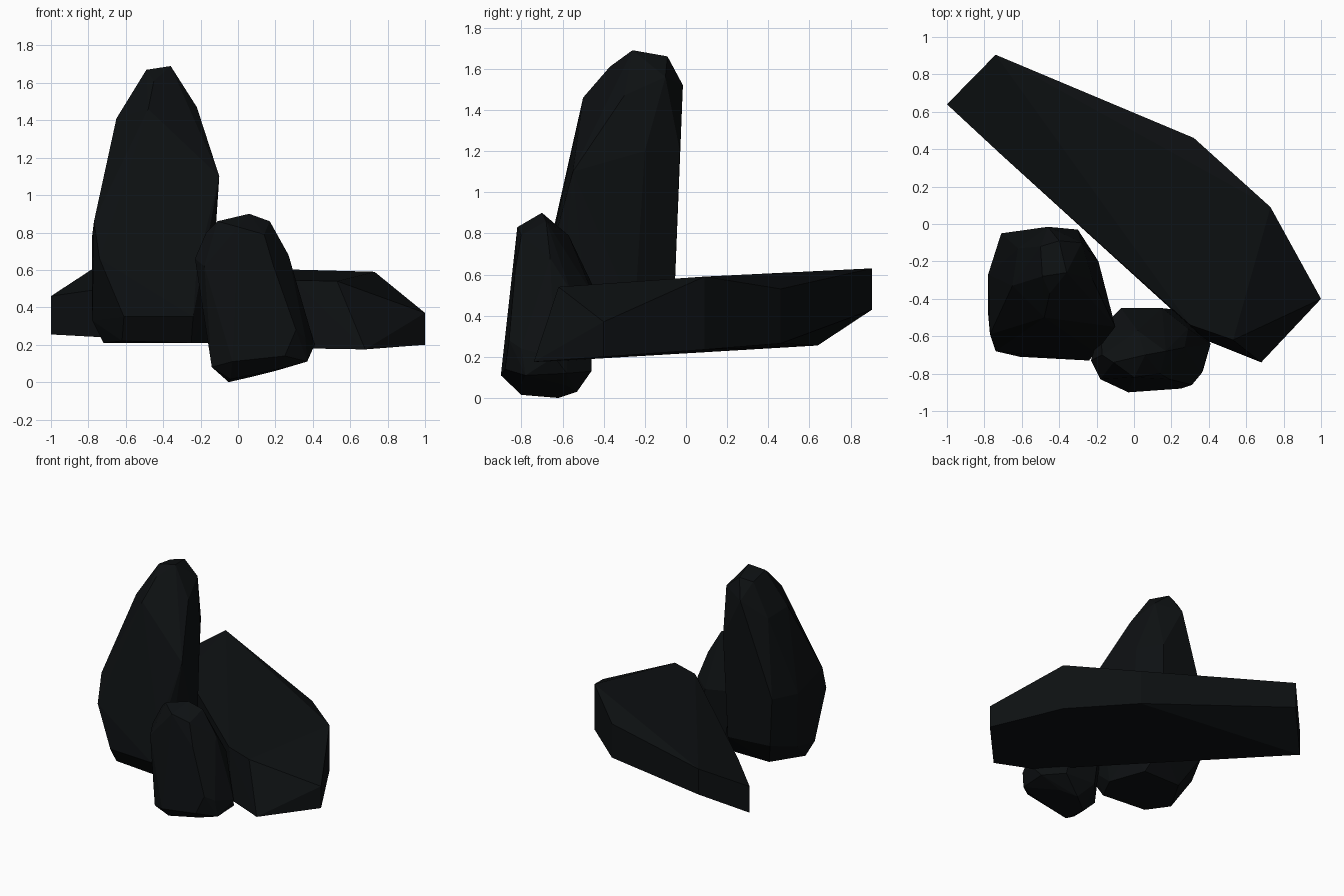
import bpy, bmesh, math

# Dark stone shared by all boulders
stone = bpy.data.materials.new("dark_stone")
stone.diffuse_color = (0.004, 0.0052, 0.006, 1)


def rock(name, corners):
    """Faceted boulder: convex hull of its corner points, merged into flat facets."""
    bm = bmesh.new()
    for c in corners:
        bm.verts.new(c)
    bmesh.ops.convex_hull(bm, input=bm.verts[:])
    inner = [v for v in bm.verts if not v.link_faces]
    bmesh.ops.delete(bm, geom=inner, context='VERTS')
    bmesh.ops.dissolve_limit(bm, angle_limit=math.radians(4),
                             verts=bm.verts[:], edges=bm.edges[:])
    bmesh.ops.recalc_face_normals(bm, faces=bm.faces[:])
    me = bpy.data.meshes.new(name)
    bm.to_mesh(me)
    bm.free()
    me.materials.append(stone)
    ob = bpy.data.objects.new(name, me)
    bpy.context.collection.objects.link(ob)
    return ob


# Tall standing rock
rock("tall_rock", [
    # underside
    (-.72, -.45, .21), (-.62, -.62, .22), (-.25, -.64, .21), (-.16, -.46, .21),
    (-.27, -.2, .22), (-.58, -.2, .22),
    # lower rim
    (-.78, -.48, .33), (-.77, -.28, .36), (-.61, -.71, .35), (-.24, -.73, .35),
    (-.17, -.62, .35), (-.18, -.25, .4), (-.32, -.06, .4), (-.68, -.07, .42),
    # belly
    (-.77, -.59, .86), (-.78, -.27, .78), (-.74, -.68, .66), (-.22, -.68, .62),
    (-.71, -.05, .8),
    # shoulder
    (-.10, -.55, 1.10), (-.19, -.2, 1.2), (-.30, -.03, 1.2),
    (-.65, -.33, 1.41), (-.62, -.13, 1.38), (-.48, -.50, 1.46), (-.34, -.53, 1.28),
    (-.22, -.30, 1.47), (-.28, -.10, 1.56), (-.46, -.015, 1.52),
    # crown
    (-.49, -.28, 1.67), (-.36, -.26, 1.69), (-.40, -.09, 1.66), (-.50, -.12, 1.64),
    (-.45, -.37, 1.61),
])

# Small front rock
rock("small_rock", [
    # underside
    (-.05, -.62, .0), (-.04, -.80, .015), (.08, -.53, .03), (.20, -.58, .06),
    (.22, -.80, .07),
    # lower rim
    (-.14, -.83, .08), (-.14, -.60, .09), (-.03, -.90, .11), (.25, -.88, .14),
    (.37, -.78, .11), (.37, -.58, .12), (.24, -.46, .13), (-.02, -.46, .14),
    (-.15, -.82, .22), (.31, -.86, .28), (.41, -.64, .20), (.36, -.80, .24),
    # shoulder
    (-.23, -.73, .66), (-.18, -.83, .62), (-.18, -.56, .62), (-.07, -.45, .54),
    (.15, -.45, .50), (.27, -.66, .68), (.19, -.83, .62), (.29, -.56, .52),
    # crown
    (-.17, -.70, .80), (-.11, -.74, .86), (0, -.82, .83), (.06, -.70, .90),
    (.17, -.68, .86), (.14, -.80, .79), (.02, -.57, .79),
])

# Long leaning slab
rock("long_slab", [
    # upper rim
    (-1, .64, .46), (-.74, .905, .63), (.32, .46, .53), (.73, .09, .59),
    (1, -.40, .37), (.53, -.62, .54), (.30, -.54, .545), (-.72, .38, .50),
    # lower rim
    (-1, .64, .255), (-.74, .905, .43), (-.06, .62, .33), (.32, .46, .265),
    (.73, .09, .235), (1, -.40, .20), (.68, -.74, .175), (.38, -.62, .18),
    (-.60, .27, .235),
])
